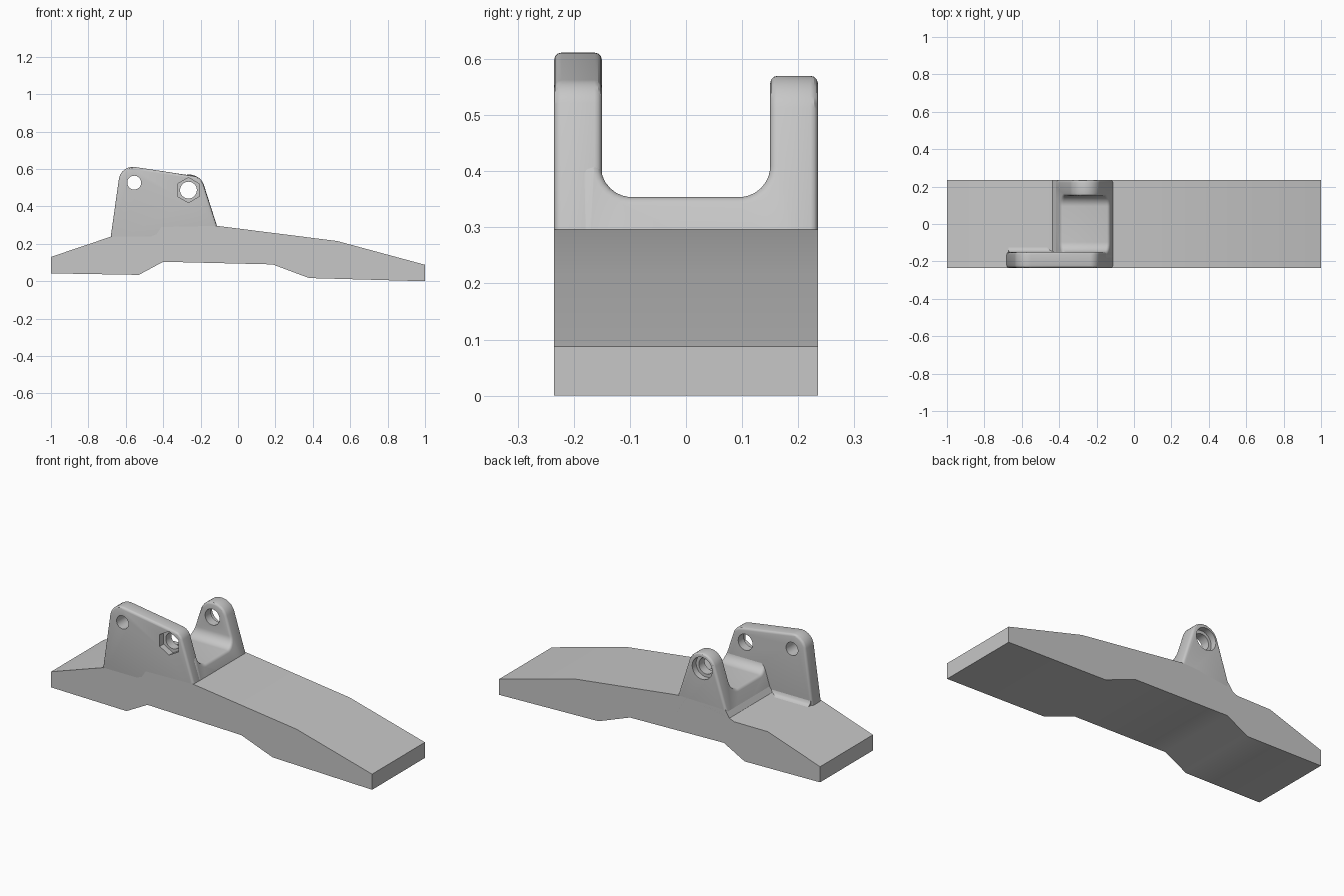
import bpy, bmesh, math
from mathutils import Vector

cube = bpy.data.objects.get("Cube")
if cube:
    bpy.data.objects.remove(cube, do_unlink=True)

gray = bpy.data.materials.new("plain_gray")
gray.use_nodes = True
color = (0.57, 0.57, 0.57, 1)
gray.diffuse_color = color
gray.node_tree.nodes["Principled BSDF"].inputs["Base Color"].default_value = color


def rounded(corners, steps=8):
    """Outline from (u, v, radius) corners, each replaced by a tangent arc."""
    out = []
    for i, (u, v, r) in enumerate(corners):
        p = Vector((u, v))
        if not r:
            out.append(p)
            continue
        a = (Vector(corners[i - 1][:2]) - p).normalized()
        b = (Vector(corners[(i + 1) % len(corners)][:2]) - p).normalized()
        half = a.angle(b) / 2
        center = p + (a + b).normalized() * (r / math.sin(half))
        start = p + a * (r / math.tan(half)) - center
        end = p + b * (r / math.tan(half)) - center
        for k in range(steps + 1):
            out.append(center + start.lerp(end, k / steps).normalized() * r)
    return out


def prism(name, outline, axis, lo, hi):
    """Extrude an outline along x (outline in y, z) or along y (outline in x, z)."""
    bm = bmesh.new()
    place = (lambda p, d: (d, p[0], p[1])) if axis == "x" else (lambda p, d: (p[0], d, p[1]))
    near = [bm.verts.new(place(p, lo)) for p in outline]
    far = [bm.verts.new(place(p, hi)) for p in outline]
    bm.faces.new(near)
    bm.faces.new(far)
    n = len(near)
    for i in range(n):
        j = (i + 1) % n
        bm.faces.new((near[i], near[j], far[j], far[i]))
    bmesh.ops.recalc_face_normals(bm, faces=bm.faces)
    mesh = bpy.data.meshes.new(name)
    bm.to_mesh(mesh)
    bm.free()
    mesh.materials.append(gray)
    ob = bpy.data.objects.new(name, mesh)
    bpy.context.collection.objects.link(ob)
    return ob


def activate(ob):
    bpy.ops.object.select_all(action="DESELECT")
    ob.select_set(True)
    bpy.context.view_layer.objects.active = ob


def boolean(ob, tool, operation):
    mod = ob.modifiers.new("cut", "BOOLEAN")
    mod.operation, mod.solver, mod.object = operation, "EXACT", tool
    activate(ob)
    bpy.ops.object.modifier_apply(modifier=mod.name)
    bpy.data.objects.remove(tool, do_unlink=True)


def soften(ob, width):
    mod = ob.modifiers.new("soft", "BEVEL")
    mod.width, mod.segments, mod.limit_method = width, 3, "ANGLE"
    mod.angle_limit = math.radians(35)
    mod.use_clamp_overlap = False
    activate(ob)
    bpy.ops.object.modifier_apply(modifier=mod.name)


def bore(ob, x, z, radius, lo, hi, sides=32):
    turn = 2 * math.pi / sides
    ring = [(x + radius * math.sin(turn * i), z + radius * math.cos(turn * i))
            for i in range(sides)]
    boolean(ob, prism("bore", ring, "y", lo, hi), "DIFFERENCE")


def shade(ob):
    activate(ob)
    bpy.ops.object.shade_smooth_by_angle(angle=math.radians(30))


W = 0.235       # half width of the whole part
INNER = 0.15    # inner faces of the two lugs
BOLT = (-0.265, 0.487)

# Long tapered base
base = prism("base", [(-1, .042), (-.53, .034), (-.4, .104), (.185, .09), (.38, .017),
                      (1, 0), (1, .088), (.53, .215), (-.112, .296), (-.41, .29),
                      (-.435, .252), (-.465, .24), (-.675, .24), (-1, .13)], "y", -W, W)

# Wide front lug plate
front_lug = prism("front_lug", rounded([(-.686, .2, 0), (-.626, .622, .075),
                                        (-.198, .557, .06), (-.082, .2, 0)]), "y", -W, -INNER)
soften(front_lug, 0.013)
bore(front_lug, -.555, .527, .037, -1, 1)
bore(front_lug, *BOLT, .045, -1, 1)
bore(front_lug, *BOLT, .067, -1, -.2, sides=6)

# Back lug and the rounded saddle that joins it to the front lug
back_lug = prism("back_lug_and_saddle",
                 rounded([(-.459, .15, 0), (-.322, .57, .082),
                          (-.2, .57, .082), (-.066, .15, 0)]), "y", -.19, W)
channel = prism("channel", rounded([(-.3, .1, 0), (-.3, .37, 0), (-.152, .42, 0),
                                    (-INNER, .354, .055), (INNER, .354, .055),
                                    (INNER, 1, 0), (.3, 1, 0), (.3, .1, 0)]), "x", -1, 1)
boolean(back_lug, channel, "INTERSECT")
soften(back_lug, 0.013)
bore(back_lug, *BOLT, .045, 0, 1)
bore(back_lug, *BOLT, .062, .2, 1)

# Small cove where the front lug meets the base
cove = prism("lug_cove", [(-.16, .23), (-.16, .265), (-INNER, .265), (-.146, .252),
                          (-.138, .244), (-.125, .24), (-.125, .23)], "x", -.672, -.42)

for part in (base, front_lug, back_lug, cove):
    shade(part)
